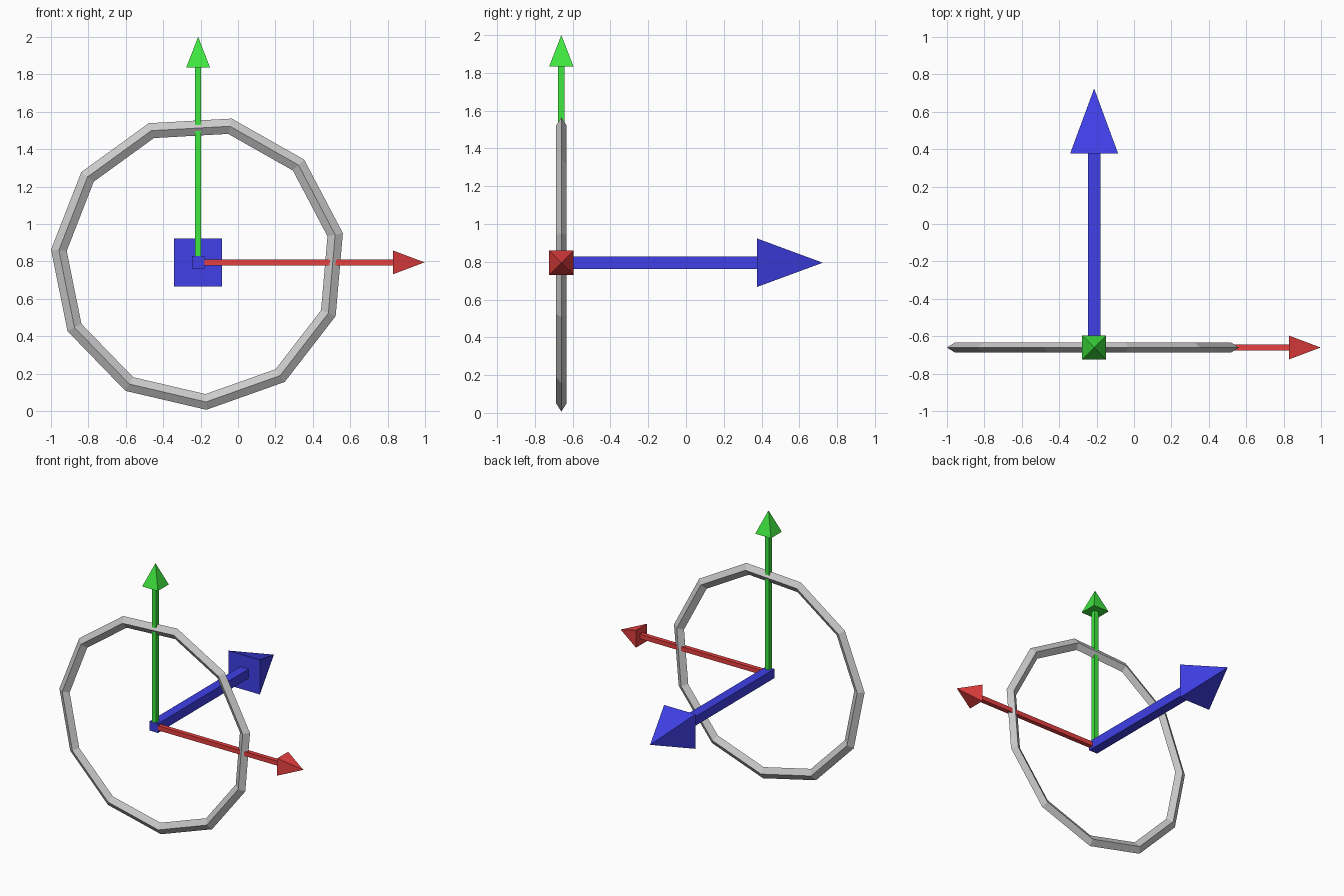
import bpy, bmesh, math
from mathutils import Matrix, Vector

if "Cube" in bpy.data.objects:
    bpy.data.objects.remove(bpy.data.objects["Cube"])

ORIGIN = Vector((-0.213, -0.66, 0.795))


def colour(name, rgb):
    mat = bpy.data.materials.new(name)
    mat.diffuse_color = (*rgb, 1)
    mat.use_nodes = True
    mat.node_tree.nodes["Principled BSDF"].inputs["Base Color"].default_value = mat.diffuse_color
    return mat


def arrow(name, direction, start, neck, tip, shaft_half, head_half, mat):
    """Square shaft with a pyramid head, built along z and turned to direction."""
    bm = bmesh.new()

    def square(half, z):
        return [bm.verts.new((x * half, y * half, z))
                for x, y in ((-1, -1), (1, -1), (1, 1), (-1, 1))]

    rings = [square(shaft_half, start), square(shaft_half, neck),
             square(head_half, neck)]
    bm.faces.new(rings[0][::-1])
    for a, b in zip(rings, rings[1:]):
        for i in range(4):
            j = (i + 1) % 4
            bm.faces.new((a[i], a[j], b[j], b[i]))
    top = bm.verts.new((0, 0, tip))
    for i in range(4):
        bm.faces.new((rings[2][i], rings[2][(i + 1) % 4], top))
    bmesh.ops.recalc_face_normals(bm, faces=bm.faces)
    mesh = bpy.data.meshes.new(name)
    bm.to_mesh(mesh)
    bm.free()
    mesh.materials.append(mat)
    obj = bpy.data.objects.new(name, mesh)
    bpy.context.collection.objects.link(obj)
    turn = {'X': Matrix.Rotation(math.pi / 2, 4, 'Y'),
            'Y': Matrix.Rotation(-math.pi / 2, 4, 'X'),
            'Z': Matrix.Identity(4)}[direction]
    obj.matrix_world = Matrix.Translation(ORIGIN) @ turn
    return obj


# Three axis arrows; the blue one is twice as thick
arrow("red_arrow", 'X', 0, 1.04, 1.21, 0.0165, 0.064,
      colour("red", (0.8, 0.05, 0.05)))
arrow("green_arrow", 'Z', 0, 1.04, 1.205, 0.0165, 0.064,
      colour("green", (0.05, 0.8, 0.05)))
arrow("blue_arrow", 'Y', -0.02, 1.037, 1.384, 0.034, 0.128,
      colour("blue", (0.05, 0.05, 0.8)))

# Eleven-sided ring with a diamond cross-section, standing upright
bpy.ops.mesh.primitive_torus_add(major_segments=11, minor_segments=4,
                                 major_radius=0.747, minor_radius=0.042)
ring = bpy.context.object
ring.name = "ring"
ring.data.transform(Matrix.Translation(ORIGIN)
                    @ Matrix.Rotation(math.pi / 2, 4, 'X')
                    @ Matrix.Rotation(math.radians(11.4), 4, 'Z')
                    @ Matrix.Diagonal((1, 1, 0.65, 1)))
